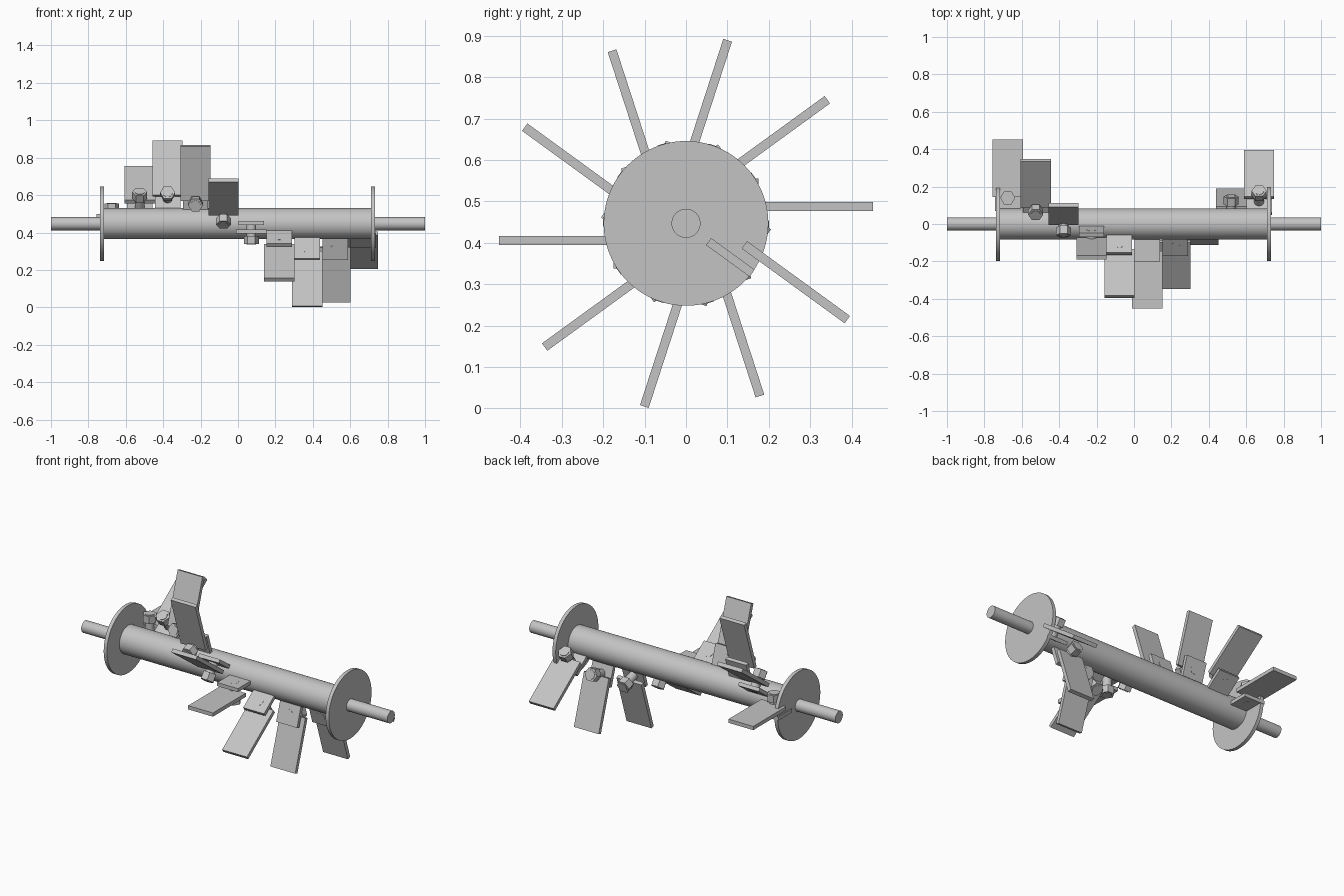
import bpy
import math
from mathutils import Matrix, Vector

cube = bpy.data.objects.get("Cube")
if cube:
    bpy.data.objects.remove(cube, do_unlink=True)

AXIS_Z = 0.447
BLADES = 10

steel = bpy.data.materials.new("grey_steel")
steel.use_nodes = True
colour = (0.55, 0.55, 0.55, 1)
steel.diffuse_color = colour
steel.node_tree.nodes["Principled BSDF"].inputs["Base Color"].default_value = colour


def finish(obj, name, matrix, smooth=False):
    """Place, name and colour a part."""
    obj.name = name
    obj.data.transform(matrix)
    obj.data.materials.append(steel)
    if smooth:
        bpy.ops.object.shade_smooth_by_angle(angle=math.radians(35))


def box(name, low, high, matrix):
    low, high = Vector(low), Vector(high)
    bpy.ops.mesh.primitive_cube_add(size=1)
    size = Matrix.Diagonal((*(high - low), 1))
    finish(bpy.context.object, name, matrix @ Matrix.Translation((low + high) / 2) @ size)


def cylinder(name, radius, start, end, matrix, sides=64):
    """Cylinder along local z between two heights."""
    bpy.ops.mesh.primitive_cylinder_add(vertices=sides, radius=radius, depth=end - start)
    move = Matrix.Translation((0, 0, (start + end) / 2))
    finish(bpy.context.object, name, matrix @ move, smooth=sides > 6)


# Shaft, drum tube and end discs along x
centre = Matrix.Translation((0, 0, AXIS_Z))
along_x = centre @ Matrix.Rotation(math.pi / 2, 4, 'Y')
cylinder("shaft", 0.035, -1, 1, along_x)
cylinder("drum_tube", 0.083, -0.72, 0.715, along_x)
cylinder("right_disc", 0.199, -0.738, -0.717, along_x, 96)
cylinder("left_disc", 0.199, 0.712, 0.733, along_x, 96)

# Blades with lug, bolt and nut, in one helical turn around the drum
for i in range(BLADES):
    x = -0.675 + 0.1493 * i
    spin = centre @ Matrix.Translation((x, 0, 0)) @ Matrix.Rotation(math.tau * i / BLADES, 4, 'X')
    box(f"lug_{i + 1}", (-0.068, 0.07, -0.014), (0.068, 0.2, 0.007), spin)
    box(f"blade_{i + 1}", (-0.081, 0.1446, 0.03), (0.081, 0.452, 0.052), spin)
    bolt = spin @ Matrix.Translation((0, 0.14, 0))
    cylinder(f"bolt_{i + 1}", 0.026, -0.015, 0.112, bolt, 32)
    cylinder(f"nut_{i + 1}", 0.04, 0.065, 0.109, bolt @ Matrix.Rotation(math.pi / 6, 4, 'Z'), 6)
